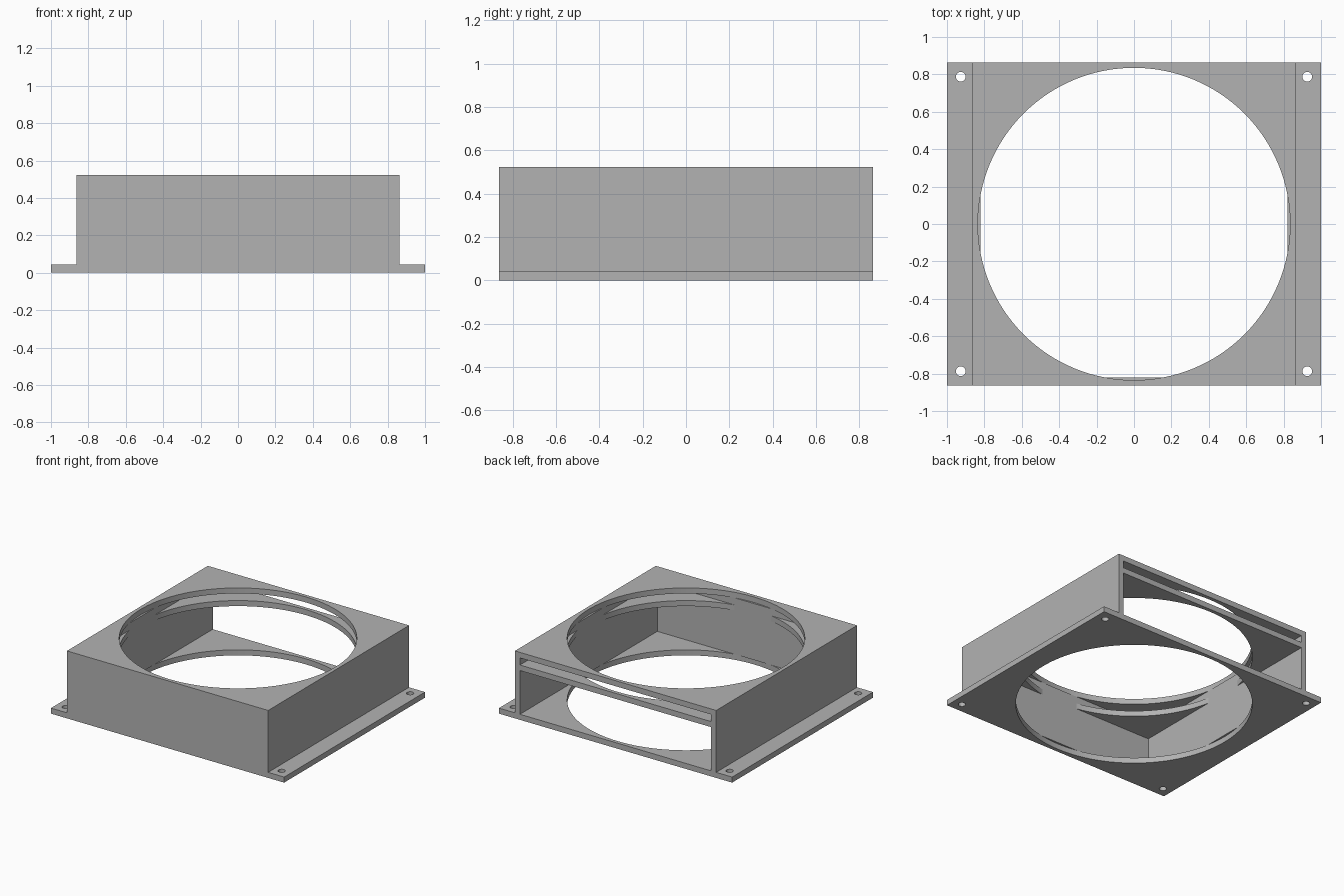
import bpy, bmesh, math

cube = bpy.data.objects.get("Cube")
if cube:
    bpy.data.objects.remove(cube, do_unlink=True)

HALF = 0.863      # half width of the box
WALL = 0.043      # wall and plate thickness
TOP = 0.523       # overall height
SHELF = 0.382     # underside of the inner shelf
HOLE = 0.835      # airflow opening radius
INNER = HALF - WALL

grey = bpy.data.materials.new("light_grey")
grey.use_nodes = True
grey.diffuse_color = (0.45, 0.45, 0.45, 1)
grey.node_tree.nodes["Principled BSDF"].inputs["Base Color"].default_value = (0.45, 0.45, 0.45, 1)


def prism(name, outline, z0, z1):
    """Extrude a flat outline from z0 to z1."""
    bm = bmesh.new()
    face = bm.faces.new([bm.verts.new((x, y, z0)) for x, y in outline])
    side = bmesh.ops.extrude_face_region(bm, geom=[face])["geom"]
    bmesh.ops.translate(bm, vec=(0, 0, z1 - z0),
                        verts=[v for v in side if isinstance(v, bmesh.types.BMVert)])
    bmesh.ops.recalc_face_normals(bm, faces=bm.faces)
    mesh = bpy.data.meshes.new(name)
    bm.to_mesh(mesh)
    bm.free()
    mesh.materials.append(grey)
    obj = bpy.data.objects.new(name, mesh)
    bpy.context.collection.objects.link(obj)
    return obj


def rect(x0, x1, y0, y1):
    return [(x0, y0), (x1, y0), (x1, y1), (x0, y1)]


def circle(cx, cy, r, n):
    return [(cx + r * math.cos(math.tau * i / n), cy + r * math.sin(math.tau * i / n))
            for i in range(n)]


def drill(obj, cx, cy, r, n):
    """Cut a round vertical hole through a plate."""
    cutter = prism("hole_cutter", circle(cx, cy, r, n), -0.5, 1)
    cutter.hide_render = True
    mod = obj.modifiers.new("hole", 'BOOLEAN')
    mod.operation = 'DIFFERENCE'
    mod.solver = 'EXACT'
    mod.object = cutter
    bpy.ops.object.select_all(action='DESELECT')
    obj.select_set(True)
    bpy.context.view_layer.objects.active = obj
    bpy.ops.object.modifier_apply(modifier=mod.name)
    bpy.data.objects.remove(cutter, do_unlink=True)


# Plates with the large airflow opening
base = prism("base_flange", rect(-1, 1, -HALF, HALF), 0, WALL)
shelf = prism("inner_shelf", rect(-INNER, INNER, -INNER, HALF), SHELF, SHELF + WALL)
lid = prism("top_plate", rect(-HALF, HALF, -HALF, HALF), TOP - WALL, TOP)
for plate in (base, shelf, lid):
    drill(plate, 0, 0, HOLE, 128)

# Screw holes in the flange corners
for sx in (-1, 1):
    for sy in (-1, 1):
        drill(base, sx * 0.926, sy * 0.787, 0.026, 32)

# Three walls in one U shape, open at the back
walls = prism("side_walls", [(-HALF, HALF), (-HALF, -HALF), (HALF, -HALF), (HALF, HALF),
                             (INNER, HALF), (INNER, -INNER), (-INNER, -INNER), (-INNER, HALF)],
              WALL, TOP - WALL)

# Smooth the round openings, keep the edges sharp
for obj in (base, shelf, lid, walls):
    bpy.ops.object.select_all(action='DESELECT')
    obj.select_set(True)
    bpy.context.view_layer.objects.active = obj
    bpy.ops.object.shade_smooth_by_angle(angle=math.radians(30))
